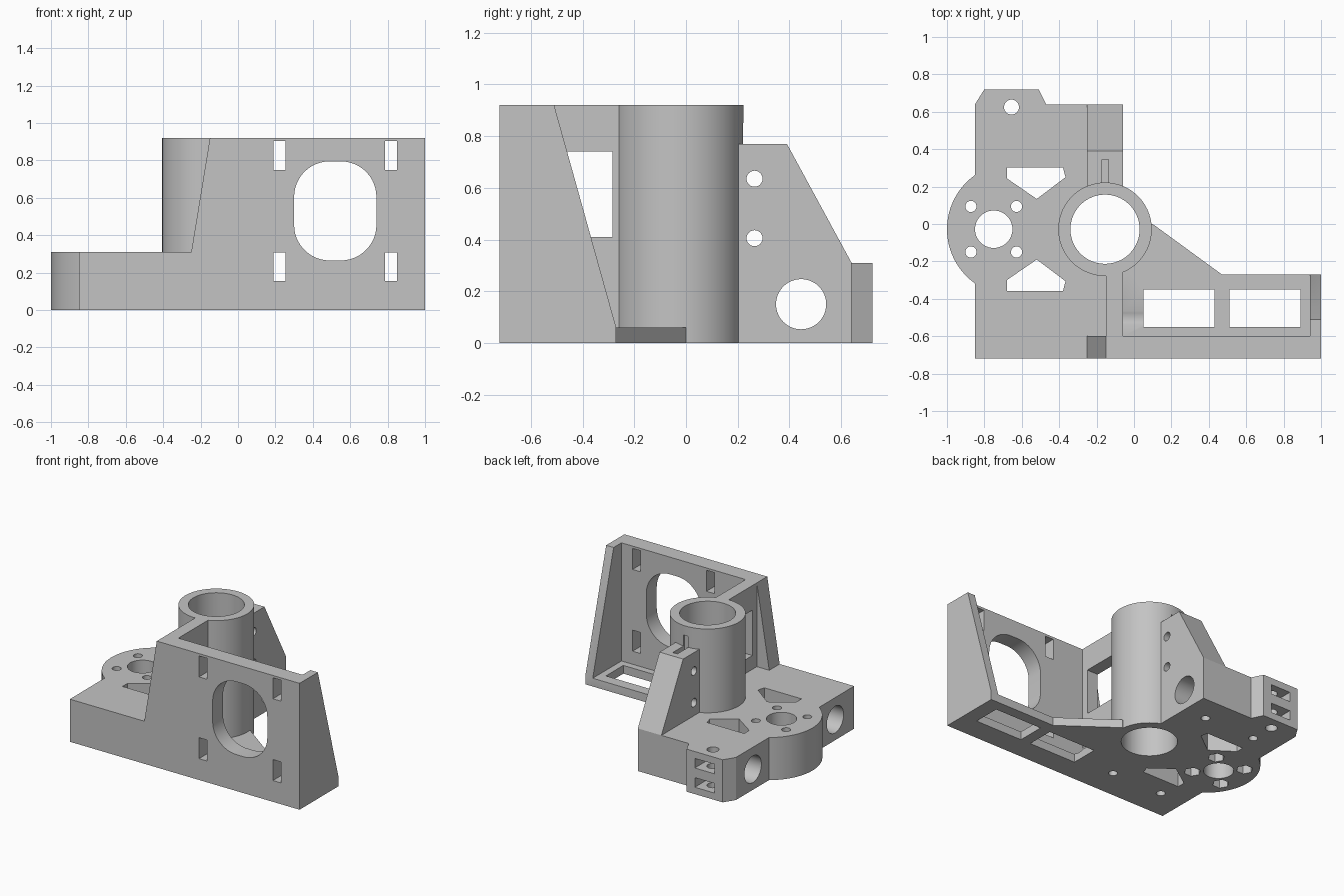
import bpy
import bmesh
from math import cos, sin, pi, radians, asin

if "Cube" in bpy.data.objects:
    bpy.data.objects.remove(bpy.data.objects["Cube"], do_unlink=True)

grey = bpy.data.materials.new("plain grey")
grey.use_nodes = True
GREY = (0.55, 0.55, 0.55, 1)
grey.diffuse_color = GREY
grey.node_tree.nodes["Principled BSDF"].inputs["Base Color"].default_value = GREY


def prism(name, pts, axis, lo, hi):
    """Extrude a 2D outline along an axis; outline is in the other two axes."""
    place = {"x": lambda a, b, h: (h, a, b),
             "y": lambda a, b, h: (a, h, b),
             "z": lambda a, b, h: (a, b, h)}[axis]
    bm = bmesh.new()
    bottom = [bm.verts.new(place(a, b, lo)) for a, b in pts]
    top = [bm.verts.new(place(a, b, hi)) for a, b in pts]
    bm.faces.new(bottom)
    bm.faces.new(top)
    for i in range(len(pts)):
        j = (i + 1) % len(pts)
        bm.faces.new((bottom[i], bottom[j], top[j], top[i]))
    bmesh.ops.recalc_face_normals(bm, faces=bm.faces)
    mesh = bpy.data.meshes.new(name)
    bm.to_mesh(mesh)
    bm.free()
    mesh.materials.append(grey)
    ob = bpy.data.objects.new(name, mesh)
    bpy.context.collection.objects.link(ob)
    return ob


def arc(cx, cy, r, start=0, end=2 * pi, n=48, closed=False):
    steps = n if closed else n - 1
    return [(cx + r * cos(start + (end - start) * i / steps),
             cy + r * sin(start + (end - start) * i / steps)) for i in range(n)]


def circle(cx, cy, r, n=48):
    return arc(cx, cy, r, n=n, closed=True)


def rect(a0, a1, b0, b1):
    return [(a0, b0), (a1, b0), (a1, b1), (a0, b1)]


def combine(body, tool, operation):
    tool.hide_render = True
    mod = body.modifiers.new(tool.name, "BOOLEAN")
    mod.operation = operation
    mod.solver = "EXACT"
    mod.object = tool
    bpy.context.view_layer.objects.active = body
    bpy.ops.object.modifier_apply(modifier=mod.name)
    bpy.data.objects.remove(tool, do_unlink=True)


MID = -0.028           # centre line of the motor and tube
MOTOR_X, TUBE_X = -0.75, -0.155
BLOCK, TALL, FLOOR = 0.31, 0.92, 0.06

# Thick base block with a rounded motor side and a rear tensioner bump
half = asin(0.289 / 0.355)
outline = [(-0.85, -0.72), (-0.15, -0.72), (-0.15, MID), (-0.06, MID),
           (-0.06, 0.64), (-0.47, 0.64), (-0.51, 0.72), (-0.80, 0.72),
           (-0.85, 0.64)]
outline += arc(-0.645, MID, 0.355, pi - half, pi + half, 28)
body = prism("mounting_bracket", outline, "z", 0, BLOCK)

# Solid parts joined to the block
parts = [
    prism("thin_floor", [(-0.16, -0.72), (1, -0.72), (1, -0.27), (0.47, -0.27),
                         (0.1, 0), (-0.16, 0)], "z", 0, FLOOR),
    prism("front_wall", [(-0.25, 0), (1, 0), (1, TALL), (-0.15, TALL),
                         (-0.25, BLOCK)], "y", -0.72, -0.60),
    prism("end_wall", [(-0.72, 0), (-0.27, 0), (-0.27, FLOOR), (-0.51, TALL),
                       (-0.72, TALL)], "x", 0.94, 1),
    prism("tube_web", rect(-0.66, -0.2, 0, TALL), "x", -0.15, -0.06),
    prism("rear_rib", [(0.1, 0), (0.64, 0), (0.64, BLOCK), (0.39, 0.77),
                       (0.1, 0.77)], "x", -0.25, -0.06),
    prism("tube", circle(TUBE_X, MID, 0.25, 72), "z", 0, TALL),
]
for part in parts:
    combine(body, part, "UNION")

cutters = []


def cut(name, pts, axis, lo, hi):
    cutters.append(prism(name, pts, axis, lo, hi))


# Tube bore and motor shaft hole
cut("tube_bore", circle(TUBE_X, MID, 0.185, 64), "z", -0.1, 1.1)
cut("motor_hole", circle(MOTOR_X, MID, 0.1), "z", -0.1, 0.4)

# Motor screw holes with hexagonal nut pockets below
for sx in (-1, 1):
    for sy in (-1, 1):
        x, y = MOTOR_X + sx * 0.122, MID + sy * 0.122
        cut("screw_hole", circle(x, y, 0.03, 24), "z", -0.1, 0.4)
        cut("nut_pocket", circle(x, y, 0.056, 6), "z", -0.1, 0.2)

# Mirrored lightening windows, rod holes and their grub-screw holes
for s in (-1, 1):
    window = [(-0.68, 0.33), (-0.38, 0.33), (-0.366, 0.278),
              (-0.52, 0.162), (-0.68, 0.272)]
    cut("block_window", [(x, MID + s * y) for x, y in window], "z", -0.1, 0.4)
    rod_y = MID + s * 0.473
    cut("rod_hole", circle(rod_y, 0.15, 0.097), "x", -1.1, 0.05)
    for x in (-0.65, -0.24):
        cut("grub_hole", circle(x, rod_y, 0.03, 24), "z", -0.1, 0.15)

# Tensioner: vertical pin hole and two belt slots in the rear face
cut("pin_hole", circle(-0.655, 0.625, 0.04, 32), "z", -0.1, 0.4)
for z in (0.05, 0.19):
    cut("belt_slot", rect(-0.735, -0.575, z, z + 0.07), "y", 0.58, 0.8)

# Rear rib clamp slot and cross holes
cut("clamp_slot", rect(-0.172, -0.135, 0.21, 0.345), "z", BLOCK, 0.85)
for z in (0.405, 0.635):
    cut("clamp_hole", circle(0.265, z, 0.031, 24), "x", -0.4, 0.1)

# Web window and floor openings
cut("web_window", rect(-0.55, -0.285, 0.41, 0.74), "x", -0.3, 0)
for x in (0.05, 0.51):
    cut("floor_opening", rect(x, x + 0.38, -0.55, -0.35), "z", -0.1, 0.15)

# Front wall: large rounded opening and four screw slots
opening = []
for i, (sx, sz) in enumerate(((1, 1), (-1, 1), (-1, -1), (1, -1))):
    opening += arc(0.52 + sx * 0.03, 0.53 + sz * 0.075, 0.19,
                   i * pi / 2, (i + 1) * pi / 2, 14)
cut("wall_opening", opening, "y", -0.8, -0.57)
for x in (0.19, 0.785):
    for z in (0.155, 0.75):
        cut("wall_slot", rect(x, x + 0.065, z, z + 0.153), "y", -0.8, -0.57)

for cutter in cutters:
    combine(body, cutter, "DIFFERENCE")

# Smooth round walls, sharp corners
bpy.ops.object.select_all(action="DESELECT")
body.select_set(True)
bpy.context.view_layer.objects.active = body
bpy.ops.object.shade_smooth_by_angle(angle=radians(25))
